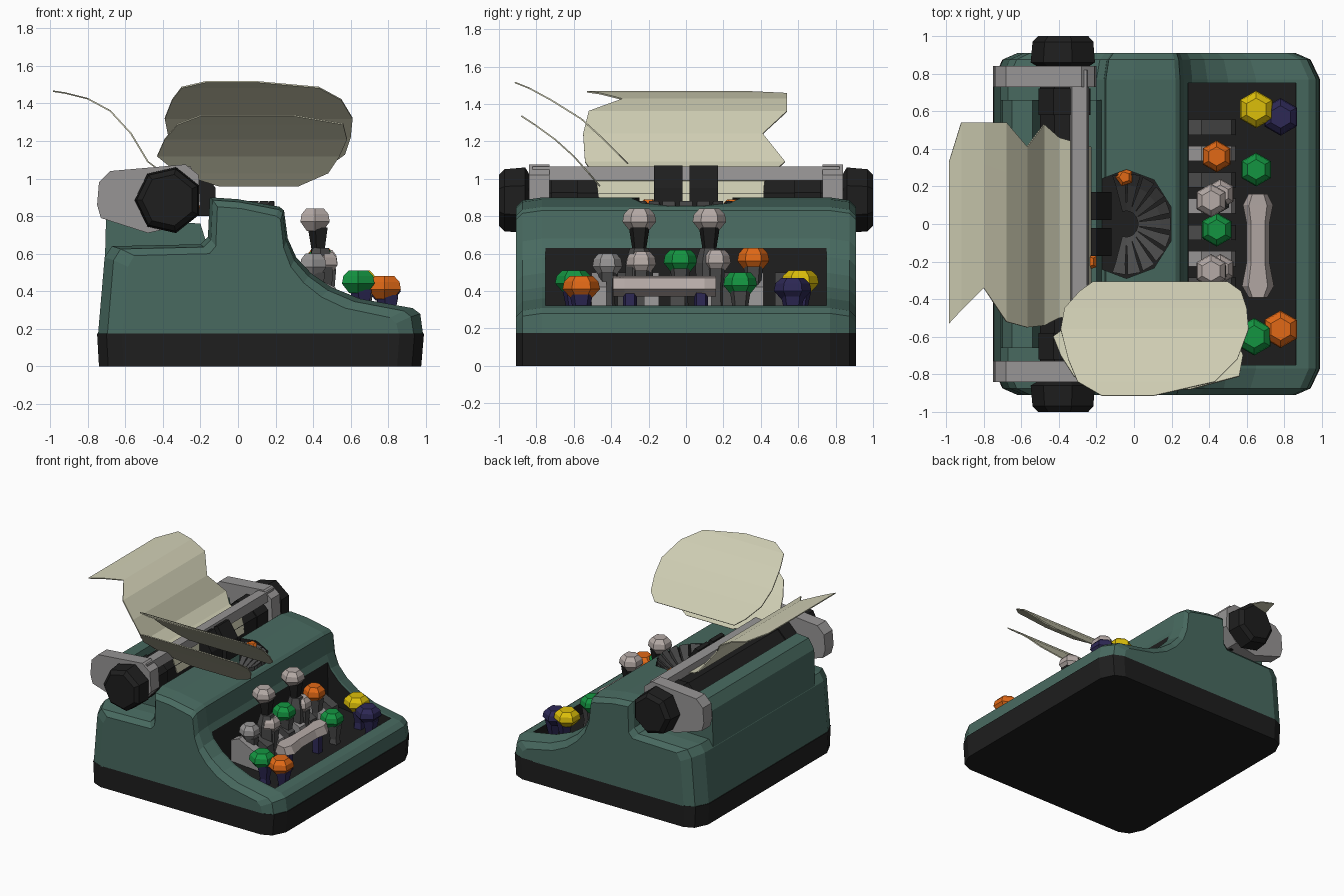
import bpy, bmesh, math

if "Cube" in bpy.data.objects:
    bpy.data.objects.remove(bpy.data.objects["Cube"])

def material(name, *rgb):
    m = bpy.data.materials.new(name)
    m.diffuse_color = (*rgb, 1)
    m.use_nodes = True
    m.node_tree.nodes["Principled BSDF"].inputs["Base Color"].default_value = m.diffuse_color
    return m

GREEN = material("casing green", 0.065, 0.144, 0.117)
BLACK = material("black", 0.013, 0.013, 0.013)
DARK = material("dark grey", 0.07, 0.07, 0.07)
GREY = material("grey metal", 0.31, 0.30, 0.30)
CREAM = material("paper cream", 0.62, 0.61, 0.45)
BEIGE = material("key beige", 0.46, 0.40, 0.38)
LEAF = material("key green", 0.007, 0.30, 0.053)
ORANGE = material("key orange", 0.75, 0.14, 0.008)
YELLOW = material("key yellow", 0.72, 0.52, 0.003)
NAVY = material("key navy", 0.026, 0.021, 0.09)

def loft(name, rings, mat, caps=True):
    """Skin a list of rings (closed) or rows (open sheet)."""
    bm = bmesh.new()
    vs = [[bm.verts.new(p) for p in r] for r in rings]
    n = len(rings[0])
    for a, b in zip(vs, vs[1:]):
        for i in range(n if caps else n - 1):
            j = (i + 1) % n
            bm.faces.new((a[i], a[j], b[j], b[i]))
    if caps:
        bm.faces.new(vs[0])
        bm.faces.new(vs[-1])
    bmesh.ops.recalc_face_normals(bm, faces=bm.faces)
    me = bpy.data.meshes.new(name)
    bm.to_mesh(me)
    bm.free()
    me.materials.append(mat)
    ob = bpy.data.objects.new(name, me)
    bpy.context.collection.objects.link(ob)
    return ob

def prism(name, profile, ys, mat):
    return loft(name, [[(x, y, z) for x, z in profile] for y in ys], mat)

def turned(name, c, steps, sides, mat, axis="z", sx=1, sy=1):
    """Low-poly turned part; steps are (radius, offset along axis)."""
    rings = []
    for r, h in steps:
        ring = []
        for i in range(sides):
            t = 2 * math.pi * (i + 0.5) / sides
            u, v = r * math.cos(t) * sx, r * math.sin(t) * sy
            ring.append((c[0] + u, c[1] + v, c[2] + h) if axis == "z"
                        else (c[0] + u, c[1] + h, c[2] + v))
        rings.append(ring)
    return loft(name, rings, mat)

def cut(target, cutter):
    mod = target.modifiers.new("cut", "BOOLEAN")
    mod.operation, mod.solver, mod.object = "DIFFERENCE", "EXACT", cutter
    mod.material_mode = "TRANSFER"
    bpy.context.view_layer.objects.active = target
    bpy.ops.object.modifier_apply(modifier=mod.name)
    bpy.data.objects.remove(cutter)

def rounded_shell(name, profile, mat):
    """Side profile swept across the width, shrinking at both ends."""
    ends = [(-0.91, 0.13, 0.05), (-0.875, 0.05, 0.015), (-0.77, 0, 0)]
    ends += [(-y, a, b) for y, a, b in reversed(ends)]
    return loft(name, [[(0.12 + (x - 0.12) * (1 - a / 0.87), y, z - (b if z > 0.2 else 0))
                        for x, z in profile] for y, a, b in ends], mat)

# Casing, foot and the raised block behind the carriage
rounded_shell("base", [(-0.74, 0), (-0.75, 0.175), (0.99, 0.175), (0.975, 0)], BLACK)
body = rounded_shell("casing", [(-0.745, 0.17), (-0.71, 0.58), (-0.67, 0.64), (-0.2, 0.65),
    (-0.16, 0.69), (-0.15, 0.9), (0.0, 0.89), (0.22, 0.85), (0.245, 0.83), (0.265, 0.68),
    (0.31, 0.58), (0.39, 0.495), (0.5, 0.42), (0.65, 0.36), (0.93, 0.31), (0.97, 0.28),
    (0.985, 0.17)], GREEN)
cut(body, prism("key_well_cutter", [(0.285, 1), (0.29, 0.3), (0.86, 0.23), (0.87, 1)],
                (-0.75, 0.75), BLACK))
cut(body, turned("basket_cutter", (-0.04, 0, 0), [(0.25, 0.68), (0.25, 1.1)], 10, BLACK, sy=1.16))
prism("rear_block", [(-0.71, 0.5), (-0.70, 0.88), (-0.65, 0.96), (-0.54, 0.97), (-0.5, 0.78),
                     (-0.2, 0.76), (-0.15, 0.6)], (-0.66, 0.66), GREEN)

# Carriage: platen, side plates, knobs and paper bar
turned("platen", (-0.37, 0, 0.87), [(0.14, -0.76), (0.14, 0.76)], 8, BLACK, "y")
for s, side in ((-1, "left"), (1, "right")):
    prism("carriage_plate_" + side, [(-0.75, 0.86), (-0.74, 0.98), (-0.68, 1.04), (-0.28, 1.075),
        (-0.21, 1.02), (-0.2, 0.86), (-0.3, 0.75), (-0.48, 0.71), (-0.73, 0.79)],
        (s * 0.73, s * 0.84), GREY)
    turned("platen_collar_" + side, (-0.37, 0, 0.87), [(0.15, s * 0.58), (0.15, s * 0.72)], 8, BLACK, "y")
    turned("knob_" + side, (-0.37, 0, 0.885),
           [(0.13, s * 0.83), (0.18, s * 0.86), (0.17, s * 0.97), (0.14, s * 1.0)], 7, BLACK, "y")
    # Black ribbon guides standing in front of the platen
    prism("ribbon_guide_" + side, [(-0.23, 0.8), (-0.23, 1.06), (-0.2, 1.07), (-0.12, 0.95), (-0.12, 0.8)],
          (s * 0.02, s * 0.17), BLACK)
prism("paper_bar", [(-0.34, 1.0), (-0.33, 1.06), (-0.25, 1.065), (-0.24, 0.99)], (-0.82, 0.82), GREY)

# Type basket: ring of type bars
for i in range(11):
    t = math.radians(-100 + 20 * i)
    c, s = math.cos(t), math.sin(t)
    rings = []
    for r, z, w in ((0.06, 0.72, 0.012), (0.18, 0.82, 0.025), (0.235, 0.88, 0.035)):
        x, y = -0.04 + r * c, r * s * 1.14
        rings.append([(x - s * w, y + c * w, z), (x + s * w, y - c * w, z),
                      (x + s * w, y - c * w, z - 0.05), (x - s * w, y + c * w, z - 0.05)])
    loft("type_bar_%d" % i, rings, DARK)
for x, y in ((-0.05, 0.25), (-0.24, -0.2)):
    turned("ribbon_spool", (x, y, 0.83), [(0.04, 0), (0.05, 0.04), (0.03, 0.06)], 5, ORANGE)

# Keys: x, y, centre height, radius, colour, stem colour
KEYS = [(0.65, 0.61, 0.45, 0.10, YELLOW, NAVY), (0.78, 0.57, 0.41, 0.10, NAVY, NAVY),
        (0.44, 0.36, 0.57, 0.085, ORANGE, DARK), (0.65, 0.29, 0.44, 0.09, LEAF, DARK),
        (0.41, 0.125, 0.78, 0.09, BEIGE, BLACK), (0.41, -0.25, 0.78, 0.09, BEIGE, BLACK),
        (0.44, -0.03, 0.56, 0.09, LEAF, DARK), (0.46, 0.16, 0.56, 0.08, BEIGE, DARK),
        (0.40, -0.42, 0.54, 0.08, GREY, DARK), (0.46, -0.24, 0.55, 0.08, BEIGE, DARK),
        (0.64, -0.60, 0.45, 0.10, LEAF, NAVY), (0.78, -0.56, 0.42, 0.10, ORANGE, NAVY)]
for i, (x, y, z, r, mat, stem) in enumerate(KEYS):
    turned("key_%d" % i, (x, y, z), [(r * 0.55, -0.06), (r, -0.01), (r * 0.92, 0.03), (r * 0.6, 0.06)], 6, mat)
    turned("key_stem_%d" % i, (x + 0.02, y, 0), [(0.05, 0.23), (0.04, z - 0.15), (r * 0.65, z - 0.04)], 5, stem)
    if z > 0.7:
        turned("key_collar_%d" % i, (x + 0.03, y, 0), [(0.07, 0.42), (0.075, 0.55), (0.05, 0.63)], 6, DARK)

# Space bar: pinched in the middle
bar = []
for y, w in ((-0.39, 0.05), (-0.33, 0.085), (-0.2, 0.06), (0.0, 0.06), (0.1, 0.08), (0.16, 0.05)):
    bar.append([(0.66 - w, y, 0.42), (0.66 - w * 0.6, y, 0.48), (0.66 + w * 0.6, y, 0.47),
                (0.66 + w, y, 0.41), (0.66, y, 0.37)])
loft("space_bar", bar, BEIGE)
for y in (-0.3, 0.08):
    turned("space_bar_stem", (0.66, y, 0), [(0.04, 0.22), (0.04, 0.4)], 5, NAVY)

# Linkage levers behind the keys, alternating greys
for i in range(8):
    y = -0.47 + i * 0.14
    prism("lever_%d" % i, [(0.29, 0.3), (0.29, 0.47), (0.36, 0.5), (0.52, 0.42), (0.54, 0.28)],
          (y - 0.035, y + 0.045), (GREY, DARK)[i % 2])

# Paper sheets: each row is (along, z, from, to)
def sheet(name, rows, along_x):
    pts = []
    for a, z, lo, hi in rows:
        ws = [lo + (hi - lo) * k / 4 for k in range(5)]
        pts.append([(a, w, z) if along_x else (w, a, z) for w in ws])
    ob = loft(name, pts, CREAM, caps=False)
    mod = ob.modifiers.new("thickness", "SOLIDIFY")
    mod.thickness, mod.offset = 0.008, 0

sheet("loaded_paper", [(-0.985, 1.465, -0.53, 0.33), (-0.92, 1.455, -0.46, 0.54),
    (-0.8, 1.425, -0.34, 0.54), (-0.68, 1.36, -0.52, 0.54), (-0.57, 1.24, -0.55, 0.41),
    (-0.48, 1.09, -0.54, 0.53), (-0.40, 1.03, -0.50, 0.46), (-0.26, 0.985, -0.48, 0.42),
    (-0.23, 0.86, -0.46, 0.41)], True)
sheet("upper_loose_paper", [(-0.915, 1.515, -0.17, 0.1), (-0.84, 1.485, -0.30, 0.43),
    (-0.72, 1.42, -0.35, 0.55), (-0.56, 1.32, -0.39, 0.61), (-0.45, 1.22, -0.37, 0.60),
    (-0.36, 1.13, -0.29, 0.57), (-0.31, 1.08, -0.22, 0.50)], False)
sheet("lower_loose_paper", [(-0.88, 1.335, -0.20, 0.30), (-0.81, 1.29, -0.32, 0.56),
    (-0.70, 1.21, -0.39, 0.58), (-0.60, 1.12, -0.43, 0.54), (-0.52, 1.03, -0.32, 0.48),
    (-0.46, 0.96, -0.10, 0.32)], False)
